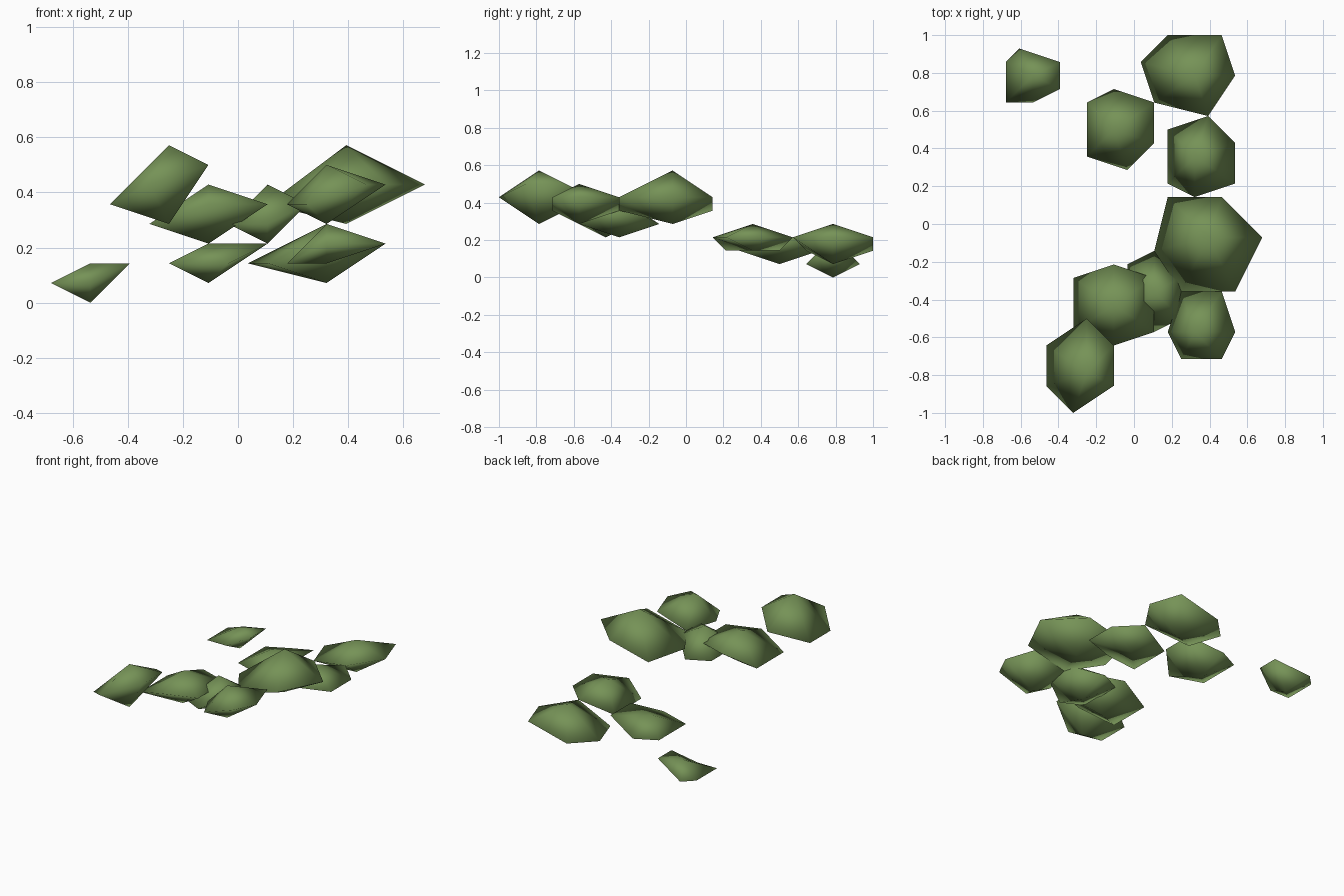
import bpy
import bmesh

# Remove the default object
default_cube = bpy.data.objects.get("Cube")
if default_cube:
    bpy.data.objects.remove(default_cube, do_unlink=True)

UNIT = 1 / 14  # every point sits on a coarse lattice


def make_material(name, colour):
    material = bpy.data.materials.new(name)
    material.use_nodes = True
    material.diffuse_color = colour
    shader = material.node_tree.nodes["Principled BSDF"]
    shader.inputs["Base Color"].default_value = colour
    shader.inputs["Roughness"].default_value = 0.9
    return material


leaf_green = make_material("leaf_green", (0.18, 0.29, 0.095, 1))


def foliage_clump(name, centre, bottom, rim, top, offsets, tilt=0.15):
    """Six-sided double cone with a rim that rises towards +x."""
    cx, cy = centre
    bm = bmesh.new()

    def add_point(x, y, z):
        return bm.verts.new((x * UNIT, y * UNIT, z * UNIT))

    upper_tip = add_point(cx, cy, top)
    lower_tip = add_point(cx, cy, bottom)
    ring = [add_point(cx + dx, cy + dy, round(rim + tilt * dx))
            for dx, dy in offsets]

    # Fan the rim to both tips
    for here, following in zip(ring, ring[1:] + ring[:1]):
        bm.faces.new((here, following, upper_tip))
        bm.faces.new((following, here, lower_tip))
    bmesh.ops.recalc_face_normals(bm, faces=bm.faces)
    for face in bm.faces:
        face.smooth = True

    mesh = bpy.data.meshes.new(name)
    bm.to_mesh(mesh)
    bm.free()
    mesh.materials.append(leaf_green)
    clump = bpy.data.objects.new(name, mesh)
    bpy.context.scene.collection.objects.link(clump)
    return clump


# Low clumps at the back
foliage_clump("back_right_small_clump", (-7.5, 11), 0, 1.3, 2,
              [(2, 1), (-1, 2), (-2, 1), (-2, -2), (0, -2), (2, -1)])
foliage_clump("back_left_clump", (4.5, 11), 1, 2.6, 4,
              [(3, 0), (2, 3), (-2, 3), (-4, 1), (-3, -2), (1, -3)])
foliage_clump("back_inner_left_clump", (4.5, 5), 2, 2.6, 4,
              [(3, 1), (1, 3), (-2, 2), (-2, -2), (0, -3), (3, -2)])
foliage_clump("back_middle_clump", (-1.5, 7), 1, 2.3, 3,
              [(3, 2), (0, 3), (-2, 2), (-2, -2), (1, -3), (3, -1)])

# High clumps at the front
foliage_clump("large_left_clump", (5.5, -1), 4, 5.6, 8,
              [(4, 0), (1, 3), (-3, 3), (-4, -1), (-2, -4), (2, -4)])
foliage_clump("front_left_clump", (4.5, -8), 4, 5.6, 7,
              [(3, 0), (2, 3), (-1, 3), (-2, 0), (-1, -2), (2, -2)])
foliage_clump("front_inner_clump", (1.5, -5), 3, 4.3, 6,
              [(2, 1), (0, 3), (-2, 2), (-2, -2), (0, -3), (2, -2)])
foliage_clump("front_middle_clump", (-1.5, -6), 3, 4.6, 6,
              [(3, 2), (0, 3), (-3, 2), (-3, -2), (0, -3), (3, -2)])
foliage_clump("front_right_clump", (-3.5, -11), 4, 6, 8,
              [(2, 2), (0, 4), (-3, 2), (-3, -1), (-1, -3), (2, -1)],
              tilt=1 / 3)
